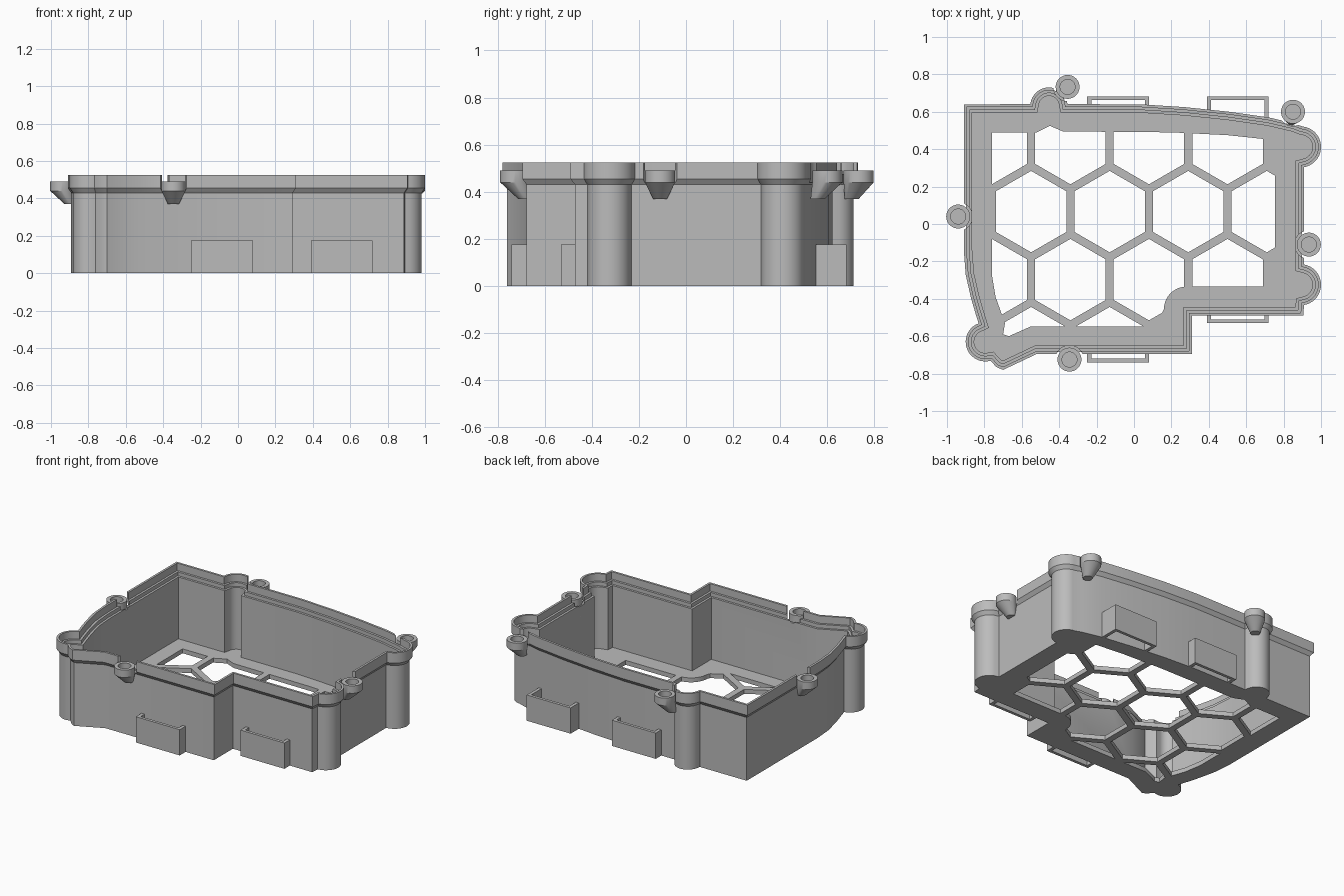
import bpy, bmesh, math
from mathutils import Vector

cube = bpy.data.objects.get("Cube")
if cube:
    bpy.data.objects.remove(cube, do_unlink=True)

grey = bpy.data.materials.new("plain grey")
grey.use_nodes = True
grey.diffuse_color = (0.5, 0.5, 0.5, 1)
grey.node_tree.nodes["Principled BSDF"].inputs["Base Color"].default_value = (0.5, 0.5, 0.5, 1)


def arc(cx, cy, r, a0, a1, n=18):
    angles = [math.radians(a0 + (a1 - a0) * i / n) for i in range(n + 1)]
    return [(cx + r * math.cos(a), cy + r * math.sin(a)) for a in angles]


def circle(cx, cy, r, n=32):
    return arc(cx, cy, r, 0, 360 - 360 / n, n - 1)


def inset(loop, d):
    """Mitred inward offset of a counter-clockwise outline."""
    out = []
    for i, p in enumerate(loop):
        a, b, c = Vector(loop[i - 1]), Vector(p), Vector(loop[(i + 1) % len(loop)])
        e, f = (b - a).normalized(), (c - b).normalized()
        n, m = Vector((-e.y, e.x)), Vector((-f.y, f.x))
        out.append(tuple(b + (n + m) * d / (1 + n.dot(m))))
    return out


def loft(bm, rings):
    """Join (outline, height) rings into a closed solid."""
    rows = [[bm.verts.new((x, y, z)) for x, y in loop] for loop, z in rings]
    n = len(rows[0])
    for low, high in zip(rows, rows[1:]):
        for i in range(n):
            j = (i + 1) % n
            bm.faces.new((low[i], low[j], high[j], high[i]))
    bm.faces.new(rows[0][::-1])
    bm.faces.new(rows[-1])


def solid(name, *lofts):
    bm = bmesh.new()
    for rings in lofts:
        loft(bm, rings)
    bmesh.ops.recalc_face_normals(bm, faces=bm.faces)
    mesh = bpy.data.meshes.new(name)
    bm.to_mesh(mesh)
    bm.free()
    mesh.materials.append(grey)
    obj = bpy.data.objects.new(name, mesh)
    bpy.context.collection.objects.link(obj)
    return obj


def activate(obj):
    bpy.ops.object.select_all(action='DESELECT')
    obj.select_set(True)
    bpy.context.view_layer.objects.active = obj


def boolean(obj, cutter, operation):
    cutter.hide_render = True
    mod = obj.modifiers.new(operation.title(), 'BOOLEAN')
    mod.object, mod.operation, mod.solver = cutter, operation, 'EXACT'
    activate(obj)
    bpy.ops.object.modifier_apply(modifier=mod.name)
    bpy.data.objects.remove(cutter, do_unlink=True)


def smooth(obj):
    activate(obj)
    bpy.ops.object.shade_smooth_by_angle(angle=math.radians(28))


# Outer edge of the rim, counter-clockwise from the back right corner
outline = [(-0.91, 0.64), (-0.91, -0.14), (-0.90, -0.27), (-0.873, -0.39), (-0.85, -0.47)]
outline += arc(-0.795, -0.63, 0.105, 110, 285)
outline += [(-0.735, -0.765), (-0.70, -0.78), (-0.52, -0.695), (0.31, -0.695),
            (0.31, -0.49), (0.905, -0.49)]
outline += arc(0.89, -0.325, 0.11, -80, 80)
outline += arc(0.89, 0.412, 0.11, -80, 85)
outline += [(0.86, 0.537), (0.72, 0.57), (0.51, 0.60), (0.27, 0.625), (0.03, 0.64)]
outline += arc(-0.455, 0.63, 0.1, 6, 174)

# Tray: outer wall, flared rim, stepped inner ledge, floor
profile = [(0.018, 0), (0.018, 0.43), (0, 0.455), (0, 0.525), (0.015, 0.525),
           (0.015, 0.475), (0.03, 0.475), (0.03, 0.45), (0.045, 0.45), (0.045, 0.03)]
tray = solid("tray", [(inset(outline, d), z) for d, z in profile])

# Honeycomb openings, trimmed to the window that leaves a border on the floor
pitch, bar = 0.42, 0.043
row_step = pitch * math.sqrt(3) / 2
hole_radius = (pitch - bar) / math.sqrt(3)
cells = []
for row, (first, count) in enumerate([(-0.55, 2), (-0.76, 4), (-0.55, 4), (-0.76, 4)]):
    for col in range(count):
        hexagon = arc(first + col * pitch, 0.43 + (row - 3) * row_step,
                      hole_radius, 30, 330, 5)
        cells.append([(hexagon, -0.1), (hexagon, 0.1)])
window = [(-0.76, 0.49), (-0.76, -0.27), (-0.74, -0.39), (-0.69, -0.53), (-0.70, -0.59),
          (-0.67, -0.60), (-0.55, -0.547), (0.06, -0.547), (0.13, -0.515)]
window += arc(0.28, -0.455, 0.12, 180, 90, 10)
window += [(0.755, -0.335), (0.755, 0.448), (0.5, 0.475), (0.2, 0.49), (-0.38, 0.495),
           (-0.45, 0.525), (-0.52, 0.49)]
holes = solid("honeycomb_cutter", *cells)
boolean(holes, solid("window_cutter", [(window, -0.05), (window, 0.08)]), 'INTERSECT')
boolean(tray, holes, 'DIFFERENCE')

# Screw bosses: position and direction towards the wall
bosses = {"front": (-0.345, -0.725, 0, 1), "right": (-0.94, 0.04, 1, 0),
          "left": (0.935, -0.11, -1, 0), "back_right": (-0.355, 0.733, -0.7, -0.7),
          "back_left": (0.85, 0.60, -0.2, -0.98)}

# Notches in the rim around the bosses
notches = [[(circle(x, y, 0.076), 0.44), (circle(x, y, 0.076), 0.6)]
           for x, y, _, _ in bosses.values()]
boolean(tray, solid("notch_cutter", *notches), 'DIFFERENCE')
smooth(tray)

for side, (x, y, dx, dy) in bosses.items():
    head, bore = circle(x, y, 0.064), circle(x, y, 0.04)
    foot = circle(x + dx * 0.042, y + dy * 0.042, 0.03)
    smooth(solid(side + "_screw_boss", [(foot, 0.37), (head, 0.44), (head, 0.49),
                                        (bore, 0.49), (bore, 0.442)]))


def box(x0, x1, y0, y1, z1):
    loop = [(x0, y0), (x1, y0), (x1, y1), (x0, y1)]
    return [(loop, 0), (loop, z1)]


# Strap loops: outer plate with two legs reaching the wall (y of plate, y of each leg end)
loops = {"front_right": (-0.25, -0.74, -0.665, -0.665),
         "front_left": (0.39, -0.53, -0.46, -0.46),
         "back_right": (-0.25, 0.682, 0.61, 0.61),
         "back_left": (0.39, 0.682, 0.585, 0.54)}
for side, (x, y, leg_a, leg_b) in loops.items():
    far, t = x + 0.33, math.copysign(0.02, y)
    solid(side + "_strap_loop",
          box(x, far, y, y - t, 0.175),
          box(x, x + 0.022, y - t, leg_a, 0.175),
          box(far - 0.022, far, y - t, leg_b, 0.175))
